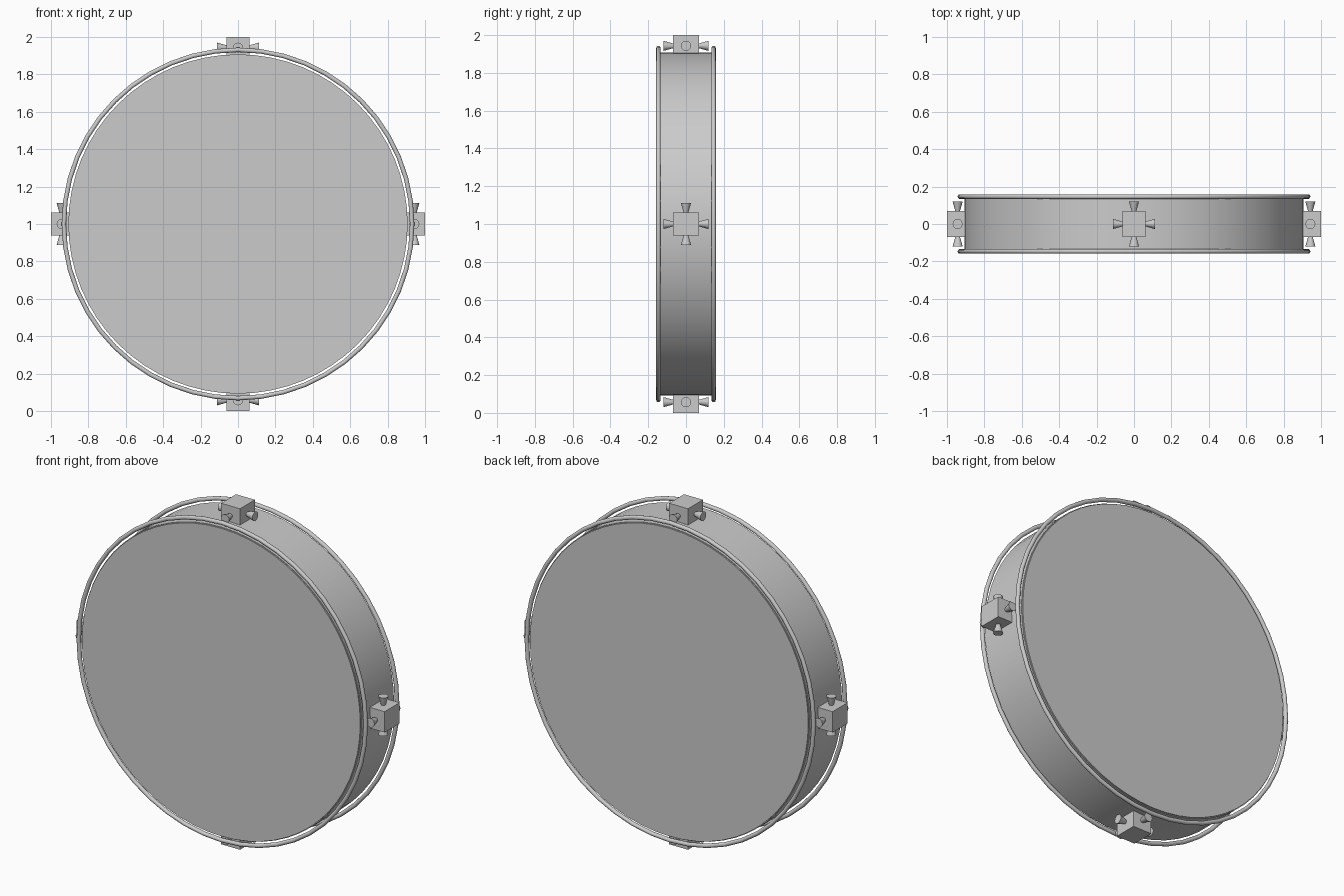
import bpy
from math import pi, radians
from mathutils import Matrix, Vector

if "Cube" in bpy.data.objects:
    bpy.data.objects.remove(bpy.data.objects["Cube"])

CENTER = Vector((0, 0, 1))


def finish(name, smooth=True):
    ob = bpy.context.object
    ob.name = name
    if smooth:
        bpy.ops.object.shade_smooth_by_angle(angle=radians(35))
    return ob


def disc(name, radius, depth, y):
    bpy.ops.mesh.primitive_cylinder_add(vertices=64, radius=radius, depth=depth,
                                        location=(0, y, 1), rotation=(pi / 2, 0, 0))
    return finish(name)


# drum shell
disc("drum_shell", 0.907, 0.30, 0)

for side, label in ((-1, "front"), (1, "back")):
    # drum skin
    disc(label + "_skin", 0.903, 0.012, side * 0.151)
    # wire hoop standing off the shell
    bpy.ops.mesh.primitive_torus_add(major_segments=48, minor_segments=12,
                                     major_radius=0.931, minor_radius=0.012,
                                     location=(0, side * 0.146, 1), rotation=(pi / 2, 0, 0))
    finish(label + "_hoop")

# four tension blocks, each with four flared knobs
for i, label in enumerate(("top", "right", "bottom", "left")):
    turn = Matrix.Translation(CENTER) @ Matrix.Rotation(i * pi / 2, 4, 'Y')

    bpy.ops.mesh.primitive_cube_add(size=1)
    block = finish(label + "_block", False)
    block.matrix_world = turn @ Matrix.Translation((0, 0, 0.94)) @ Matrix.Diagonal((0.122, 0.138, 0.12, 1))

    for k, (direction, reach) in enumerate((((1, 0, 0), 0.112), ((-1, 0, 0), 0.112),
                                            ((0, 1, 0), 0.12), ((0, -1, 0), 0.12))):
        d = Vector(direction)
        bpy.ops.mesh.primitive_cone_add(vertices=12, radius1=0.010, radius2=0.027, depth=0.06)
        knob = finish(f"{label}_knob_{k + 1}")
        knob.matrix_world = (turn @ Matrix.Translation(Vector((0, 0, 0.943)) + d * (reach - 0.03))
                             @ d.to_track_quat('Z', 'Y').to_matrix().to_4x4())
